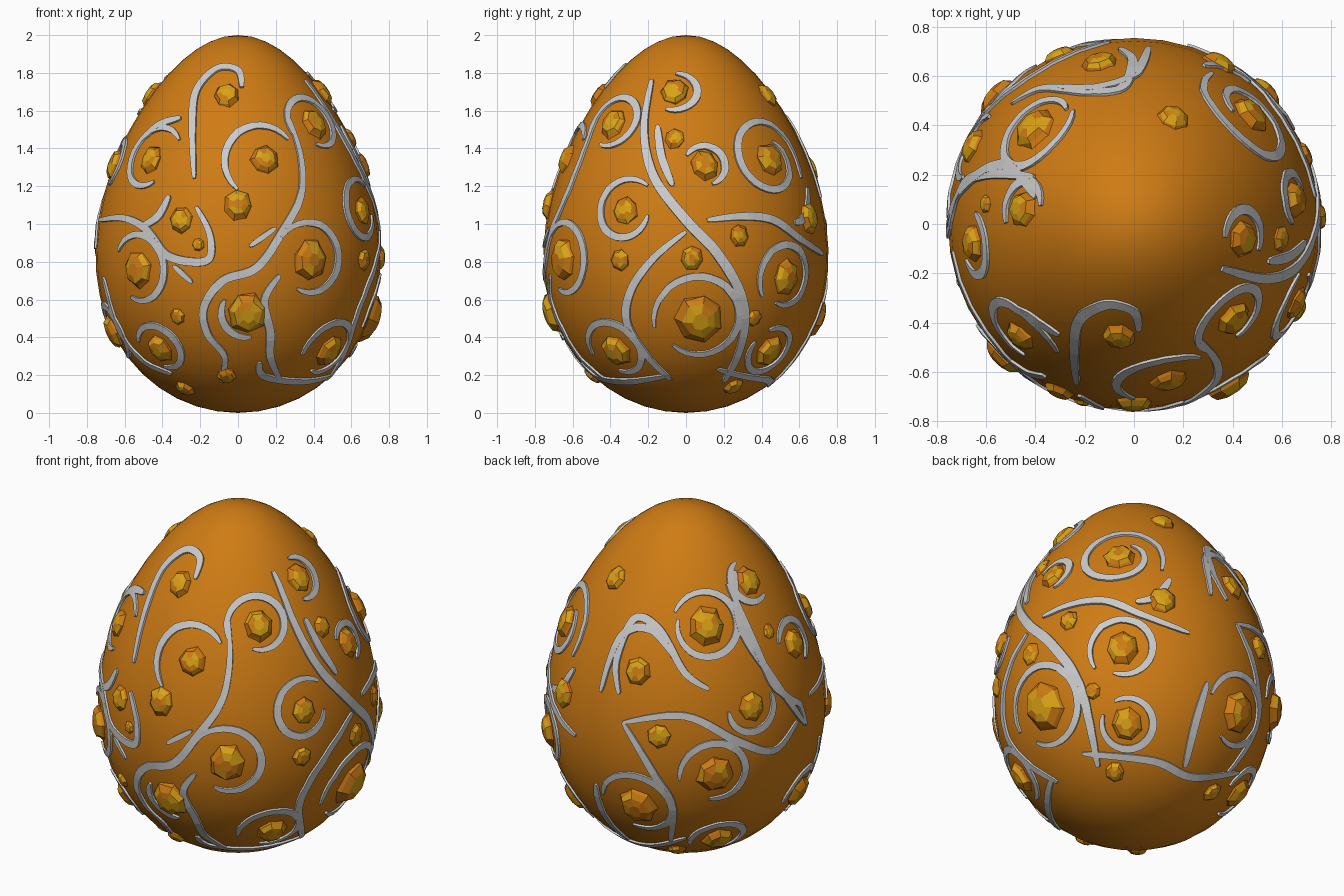
import bpy, bmesh, random
from math import sin, cos, pi, radians
from mathutils import Vector
from mathutils.bvhtree import BVHTree

random.seed(4)
if "Cube" in bpy.data.objects:
    bpy.data.objects.remove(bpy.data.objects["Cube"], do_unlink=True)


def material(name, colour):
    mat = bpy.data.materials.new(name)
    mat.use_nodes = True
    mat.diffuse_color = (*colour, 1)
    mat.node_tree.nodes["Principled BSDF"].inputs["Base Color"].default_value = (*colour, 1)
    return mat


orange = material("orange shell", (.62, .2, .007))
gold = material("gold gem", (.7, .36, .008))
silver = material("silver filigree", (.6, .6, .6))


def finish(mesh_data, name, materials, smooth=False):
    mesh = bpy.data.meshes.new(name)
    bmesh.ops.recalc_face_normals(mesh_data, faces=mesh_data.faces)
    mesh_data.to_mesh(mesh)
    obj = bpy.data.objects.new(name, mesh)
    bpy.context.collection.objects.link(obj)
    for mat in materials:
        mesh.materials.append(mat)
    for poly in mesh.polygons:
        poly.use_smooth = smooth
    return obj


def bridge(mesh_data, lower, upper):
    count = len(lower)
    return [mesh_data.faces.new((lower[i], lower[(i + 1) % count],
                                 upper[(i + 1) % count], upper[i])) for i in range(count)]


# Egg shell: a round profile swelling towards the bottom
shell = bmesh.new()
SIDES, RINGS = 40, 24
rings = []
for j in range(1, RINGS):
    c = cos(pi * j / RINGS)
    r = .75 * sin(pi * j / RINGS) * (.99 + .19 * c - .05 * c * c)
    rings.append([shell.verts.new((r * cos(2 * pi * i / SIDES), r * sin(2 * pi * i / SIDES), 1 - c))
                  for i in range(SIDES)])
for lower, upper in zip(rings, rings[1:]):
    bridge(shell, lower, upper)
for ring, z in ((rings[0], 0), (rings[-1], 2)):
    tip = shell.verts.new((0, 0, z))
    for i in range(SIDES):
        shell.faces.new((ring[i], ring[(i + 1) % SIDES], tip))
finish(shell, "egg_shell", [orange], smooth=True)
surface = BVHTree.FromBMesh(shell)


# Drawing directions: decorations are laid on the shell from these sides
def side(azimuth, height=0):
    a, e = radians(azimuth), radians(height)
    out = Vector((cos(e) * cos(a), cos(e) * sin(a), sin(e)))
    right = Vector((-sin(a), cos(a), 0))
    return right, out.cross(right), out


FRONT, RIGHT, TOP = side(-90), side(0), side(-90, 90)
BACK, UNDER = side(127, 30), side(53, -30)


def on_shell(view, u, v):
    right, up, out = view
    flat = right * u + up * v
    hit = surface.ray_cast(flat + out * 5, -out)
    if hit[0] is None:
        hit = surface.find_nearest(flat)
    return hit[0], hit[1]


vines, jewels = bmesh.new(), bmesh.new()


def ribbon(points, width):
    """Tapered raised band that follows the shell."""
    previous = None
    last = len(points) - 1
    for i, p in enumerate(points):
        along = (points[min(i + 1, last)] - points[max(i - 1, 0)]).normalized()
        normal = surface.find_nearest(p)[1]
        across = normal.cross(along).normalized()
        half = width / 2 * (.35 + .65 * sin(pi * i / last) ** .5 if 0 < i < last else .35)
        section = []
        for offset, lift in ((-1.1, -.02), (-1, .011), (1, .011), (1.1, -.02)):
            spot, n = surface.find_nearest(p + across * half * offset)[:2]
            section.append(vines.verts.new(spot + n * lift))
        if previous:
            bridge(vines, previous, section)
        else:
            vines.faces.new(section)
        previous = section
    vines.faces.new(previous)


def stem(view, *marks, width=.045):
    """Smooth vine through a few marks."""
    pts = [Vector(m) for m in (marks[0], *marks, marks[-1])]
    path = []
    for a, b, c, d in zip(pts, pts[1:], pts[2:], pts[3:]):
        for k in range(7):
            t = k / 7
            q = b + (c - a) * t / 2 + (2 * a - 5 * b + 4 * c - d) * t * t / 2 + (3 * b - a - 3 * c + d) * t ** 3 / 2
            path.append(on_shell(view, *q)[0])
    path.append(on_shell(view, *marks[-1])[0])
    ribbon(path, width)


def gem(view, u, v, size):
    """Faceted stone with an orange setting and mostly gold facets."""
    centre, n = on_shell(view, u, v)
    right = Vector((0, 0, 1)).cross(n).normalized()
    up = n.cross(right)
    turn = random.random()
    loops = []
    for scale, lift in ((1.1, -.02), (1, .16), (.75, .4), (.35, .5)):
        loop = []
        for i in range(7):
            a = 2 * pi * i / 7 + turn
            r = size * scale * random.uniform(.9, 1.08)
            spot = centre + right * r * cos(a) + up * r * sin(a) * 1.1
            base, normal = surface.find_nearest(spot)[:2]
            loop.append(jewels.verts.new(base + normal * size * lift))
        loops.append(loop)
    bridge(jewels, loops[0], loops[1])
    facets = bridge(jewels, loops[1], loops[2]) + bridge(jewels, loops[2], loops[3])
    facets.append(jewels.faces.new(loops[3]))
    for face in facets:
        face.material_index = int(random.random() < .6)


def swirl(view, u, v, size, start, end, outer, inner=None, width=.042):
    """Gem with a spiral vine around it; angles turn from the right-hand side."""
    gem(view, u, v, size)
    centre, n = on_shell(view, u, v)
    right = Vector((0, 0, 1)).cross(n).normalized()
    up = n.cross(right)
    steps = max(8, abs(end - start) // 12)
    path = []
    for k in range(steps + 1):
        t = k / steps
        a = radians(start + (end - start) * t)
        r = outer + ((inner or outer) - outer) * t
        path.append(surface.find_nearest(centre + (right * cos(a) + up * sin(a)) * r)[0])
    ribbon(path, width)


# Front scrolls
swirl(FRONT, .4, 1.53, .075, start=205, end=-110, outer=.18, inner=.13)
swirl(FRONT, .38, .81, .095, start=145, end=-115, outer=.21, inner=.17)
swirl(FRONT, .05, .53, .1, start=150, end=280, outer=.14)
swirl(FRONT, -.53, .76, .085, start=245, end=510, outer=.17, inner=.19)
swirl(FRONT, -.46, 1.34, .065, start=40, end=300, outer=.2, inner=.14)
swirl(FRONT, .14, 1.34, .07, start=40, end=225, outer=.19, inner=.23)
swirl(FRONT, -.41, .34, .07, start=165, end=-105, outer=.15, inner=.12)
swirl(FRONT, .48, .33, .08, start=190, end=-110, outer=.19, inner=.14)
stem(FRONT, (.27, 1.55), (.33, 1.35), (.33, 1.15), (.24, .97), (.1, .77), (-.08, .7),
     (-.18, .56), (-.16, .42), (-.07, .3), (-.09, .17))
stem(FRONT, (.22, .73), (.14, .6), (.17, .43), (.17, .3), (.22, .18))
stem(FRONT, (.02, 1.72), (0, 1.81), (-.11, 1.82), (-.22, 1.7), (-.24, 1.5), (-.23, 1.24))
stem(FRONT, (-.73, 1.02), (-.6, 1.03), (-.48, .97), (-.38, .84), (-.25, .8), (-.15, .82), (-.15, .95), (-.22, 1.09))
stem(FRONT, (-.5, .99), (-.42, 1.04), (-.36, 1.15))
stem(FRONT, (-.71, .72), (-.63, .45), (-.5, .28), (-.35, .21))
stem(FRONT, (-.3, 1.56), (-.42, 1.52), (-.53, 1.42))
stem(FRONT, (-.34, .78), (-.24, .69), width=.03)
stem(FRONT, (.2, .98), (.06, .88), width=.03)

# Right-hand scrolls
swirl(RIGHT, -.32, 1.07, .065, start=50, end=350, outer=.18, inner=.13)
swirl(RIGHT, .07, .5, .115, start=195, end=-130, outer=.25, inner=.21)
swirl(RIGHT, .1, 1.31, .07, start=150, end=-70, outer=.11)
swirl(RIGHT, .44, 1.34, .08, start=-20, end=420, outer=.26, inner=.12)
swirl(RIGHT, .53, .72, .08, start=215, end=-110, outer=.19, inner=.15)
swirl(RIGHT, .44, .33, .08, start=120, end=-200, outer=.14)
swirl(RIGHT, -.06, 1.7, .07, start=90, end=-110, outer=.12)
stem(RIGHT, (-.18, 1.76), (-.22, 1.5), (-.17, 1.25), (0, 1.02), (.16, .85), (.28, .65),
     (.31, .48), (.27, .3), (.2, .17), width=.055)
stem(RIGHT, (-.15, 1.52), (-.13, 1.36), (-.07, 1.2))
stem(RIGHT, (0, .96), (-.17, .82), (-.29, .65), (-.31, .48), (-.2, .3), (-.08, .18))
stem(RIGHT, (.11, 1.02), (.3, 1.04), (.46, 1.02), (.6, .92), (.72, .84))
stem(RIGHT, (-.55, .27), (-.46, .19), (-.3, .17), (-.1, .2))

# Back and left scrolls
swirl(BACK, .09, 1.05, .09, start=150, end=-200, outer=.19, inner=.16)
swirl(BACK, .33, .62, .07, start=180, end=380, outer=.14)
swirl(BACK, .13, .27, .095, start=190, end=-100, outer=.2, inner=.16)
swirl(BACK, -.28, .12, .1, start=175, end=-110, outer=.22, inner=.18)
swirl(BACK, .15, -.04, .08, start=200, end=-70, outer=.15)
swirl(BACK, .59, .22, .08, start=190, end=-90, outer=.15)
swirl(TOP, -.45, .06, .07, start=100, end=300, outer=.12)
swirl(TOP, -.65, -.08, .07, start=160, end=-60, outer=.13)
stem(BACK, (-.38, .7), (-.39, .88), (-.29, 1.1), (-.16, 1.03), (-.03, .8), (.1, .71))
stem(BACK, (.25, 1.35), (.27, 1.05), (.45, .77), (.62, .55))
stem(BACK, (.58, .56), (.45, .4), (.25, .44), (-.03, .57), (-.36, .55))
stem(BACK, (-.36, .55), (-.2, .28), (-.1, .12), (-.1, -.05))
stem(TOP, (-.75, -.05), (-.7, .14), (-.6, .2), (-.4, .19))
stem(TOP, (-.3, .55), (-.15, .55), (0, .6), (.06, .71))
stem(UNDER, (-.3, .42), (.08, .39), (.29, .31), (.55, .34))
stem(UNDER, (.25, .36), (.3, .6), (.36, .82))
stem(UNDER, (-.03, 1.24), (.08, 1.27), (.16, 1.37))

# Loose stones between the scrolls
for u, v, size in ((-.06, 1.68, .065), (0, 1.1, .07), (-.3, 1.02, .06), (-.32, .51, .04),
                   (-.06, .2, .05), (-.21, .89, .03), (-.28, .13, .05)):
    gem(FRONT, u, v, size)
for u, v, size in ((-.35, .81, .05), (.03, .82, .055), (-.06, 1.45, .05), (.28, .94, .05),
                   (.65, 1.03, .07), (.36, .5, .04), (.25, .14, .05), (.43, 1.68, .06)):
    gem(RIGHT, u, v, size)
gem(TOP, -.14, .65, .07)
gem(TOP, -.6, .08, .035)
gem(BACK, -.17, .47, .06)
gem(UNDER, .41, .23, .05)

finish(vines, "scroll_filigree", [silver])
finish(jewels, "gemstones", [orange, gold])
